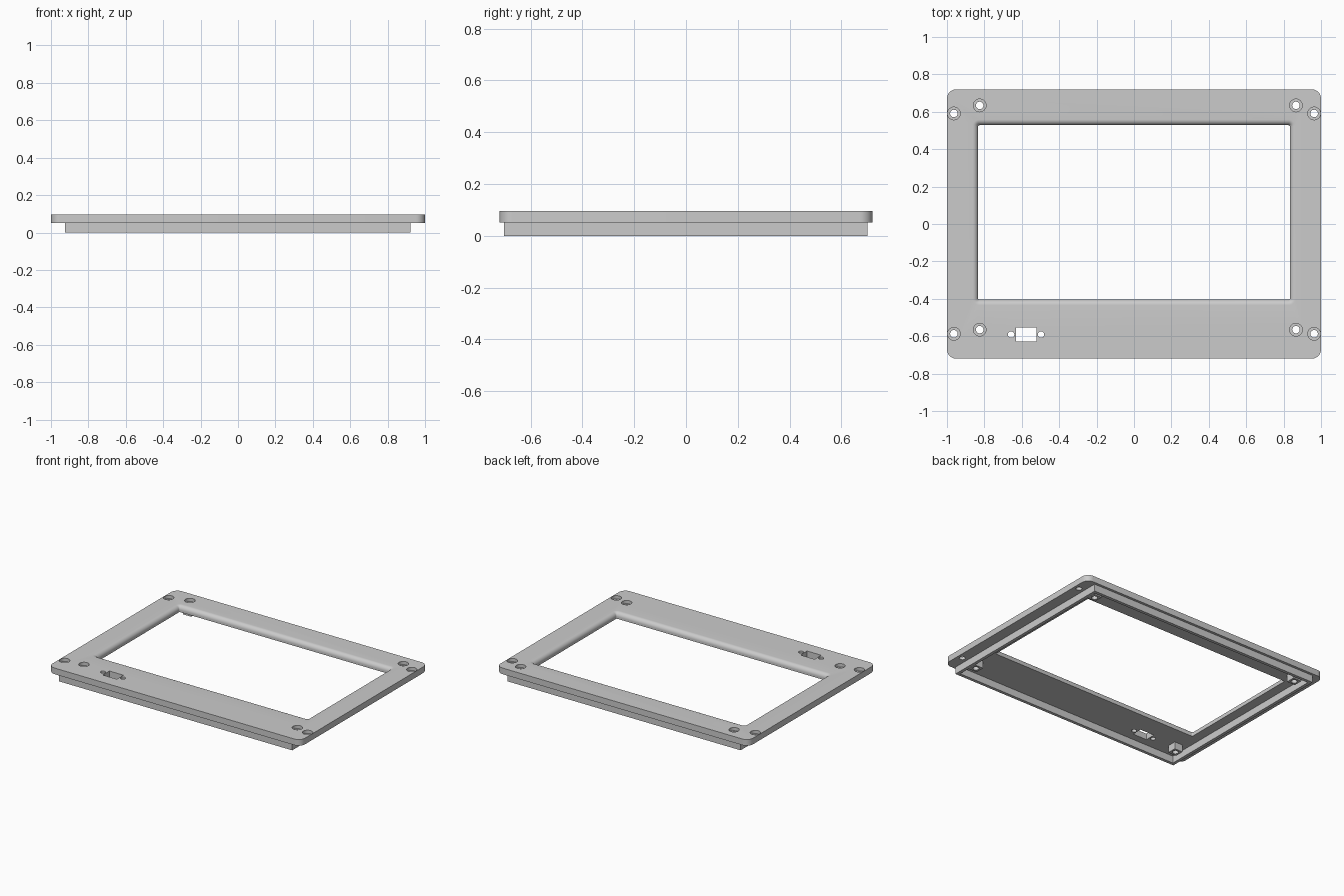
import bpy, bmesh, math

if "Cube" in bpy.data.objects:
    bpy.data.objects.remove(bpy.data.objects["Cube"])

grey = bpy.data.materials.new("plain grey")
grey.diffuse_color = (0.6, 0.6, 0.6, 1)
grey.use_nodes = True
grey.node_tree.nodes["Principled BSDF"].inputs["Base Color"].default_value = grey.diffuse_color

Z_RIM, Z_TOP = 0.051, 0.095          # underside and top of the face plate


def rounded_rect(x0, x1, y0, y1, r, n=8):
    """Counter-clockwise outline with rounded corners."""
    pts = []
    for k, (cx, cy) in enumerate([(x1 - r, y1 - r), (x0 + r, y1 - r),
                                  (x0 + r, y0 + r), (x1 - r, y0 + r)]):
        for i in range(n + 1):
            a = math.pi / 2 * (k + i / n)
            pts.append((cx + r * math.cos(a), cy + r * math.sin(a)))
    return pts


def rect(x0, x1, y0, y1):
    return [(x0, y0), (x1, y0), (x1, y1), (x0, y1)]


def circle(cx, cy, r, n=32):
    return [(cx + r * math.cos(2 * math.pi * i / n),
             cy + r * math.sin(2 * math.pi * i / n)) for i in range(n)]


def loft(bm, levels):
    """Closed solid through stacked (outline, z) levels."""
    rings = [[bm.verts.new((x, y, z)) for x, y in pts] for pts, z in levels]
    for a, b in zip(rings, rings[1:]):
        for i in range(len(a)):
            j = (i + 1) % len(a)
            bm.faces.new((a[i], a[j], b[j], b[i]))
    bm.faces.new(rings[0][::-1])
    bm.faces.new(rings[-1])


def solid(name, *stacks):
    bm = bmesh.new()
    for levels in stacks:
        loft(bm, levels)
    me = bpy.data.meshes.new(name)
    bm.to_mesh(me)
    bm.free()
    me.materials.append(grey)
    ob = bpy.data.objects.new(name, me)
    bpy.context.collection.objects.link(ob)
    return ob


def cut(ob, *cutters):
    for c in cutters:
        c.hide_render = True
        m = ob.modifiers.new("cut", 'BOOLEAN')
        m.operation, m.solver, m.object = 'DIFFERENCE', 'EXACT', c
    dg = bpy.context.evaluated_depsgraph_get()
    me = bpy.data.meshes.new_from_object(ob.evaluated_get(dg))
    ob.modifiers.clear()
    ob.data = me


def smooth(ob):
    bpy.ops.object.select_all(action='DESELECT')
    ob.select_set(True)
    bpy.context.view_layer.objects.active = ob
    bpy.ops.object.shade_smooth_by_angle(angle=math.radians(30))


# Window cutter, flared at the top to leave a rounded edge
R = 0.03
def window(o):
    return rounded_rect(-0.833 - o, 0.833 + o, -0.404 - o, 0.528 + o, 0.006 + o)

levels = [(window(0), 0.02)]
for i in range(9):
    t = math.pi / 2 * i / 8
    levels.append((window(R * (1 - math.cos(t))), Z_TOP - R + R * math.sin(t)))
levels.append((window(R), 0.15))
window_cutter = solid("window_cutter", levels)

# Counterbored screw holes
inner = [(x, y) for x in (-0.825, 0.866) for y in (-0.565, 0.634)]
outer = [(x, y) for x in (-0.963, 0.963) for y in (-0.587, 0.591)]
def bore(x, y):
    return [(circle(x, y, 0.02), -0.05), (circle(x, y, 0.02), 0.072),
            (circle(x, y, 0.034), 0.072), (circle(x, y, 0.034), 0.15)]

screw_cutter = solid("screw_cutter", *[bore(x, y) for x, y in inner + outer])

# Connector opening with its two fixing holes
slots = [rect(-0.632, -0.52, -0.628, -0.553),
         circle(-0.657, -0.591, 0.017), circle(-0.497, -0.591, 0.017)]
connector_cutter = solid("connector_cutter",
                         *[[(s, 0.02), (s, 0.15)] for s in slots])

# Face plate
outline = rounded_rect(-1, 1, -0.72, 0.72, 0.05)
plate = solid("face_plate", [(outline, Z_RIM), (outline, Z_TOP)])
cut(plate, window_cutter, screw_cutter, connector_cutter)
smooth(plate)

# Rim wall under the plate
W = 0.022
wall = rect(-0.924, 0.922, -0.704, 0.702)
hollow = rect(-0.924 + W, 0.922 - W, -0.704 + W, 0.702 - W)
rim = solid("rim_wall", [(wall, 0), (wall, Z_RIM)])
rim_cutter = solid("rim_cutter", [(hollow, -0.05), (hollow, 0.15)])
cut(rim, rim_cutter)

# Square screw posts under the inner holes
H = 0.033
posts = [rect(x - H, x + H, y - H, y + H) for x, y in inner]
post = solid("screw_posts", *[[(p, 0), (p, Z_RIM)] for p in posts])
cut(post, screw_cutter)
smooth(post)

# Cutters are no longer needed
for c in (window_cutter, screw_cutter, connector_cutter, rim_cutter):
    bpy.data.objects.remove(c)
